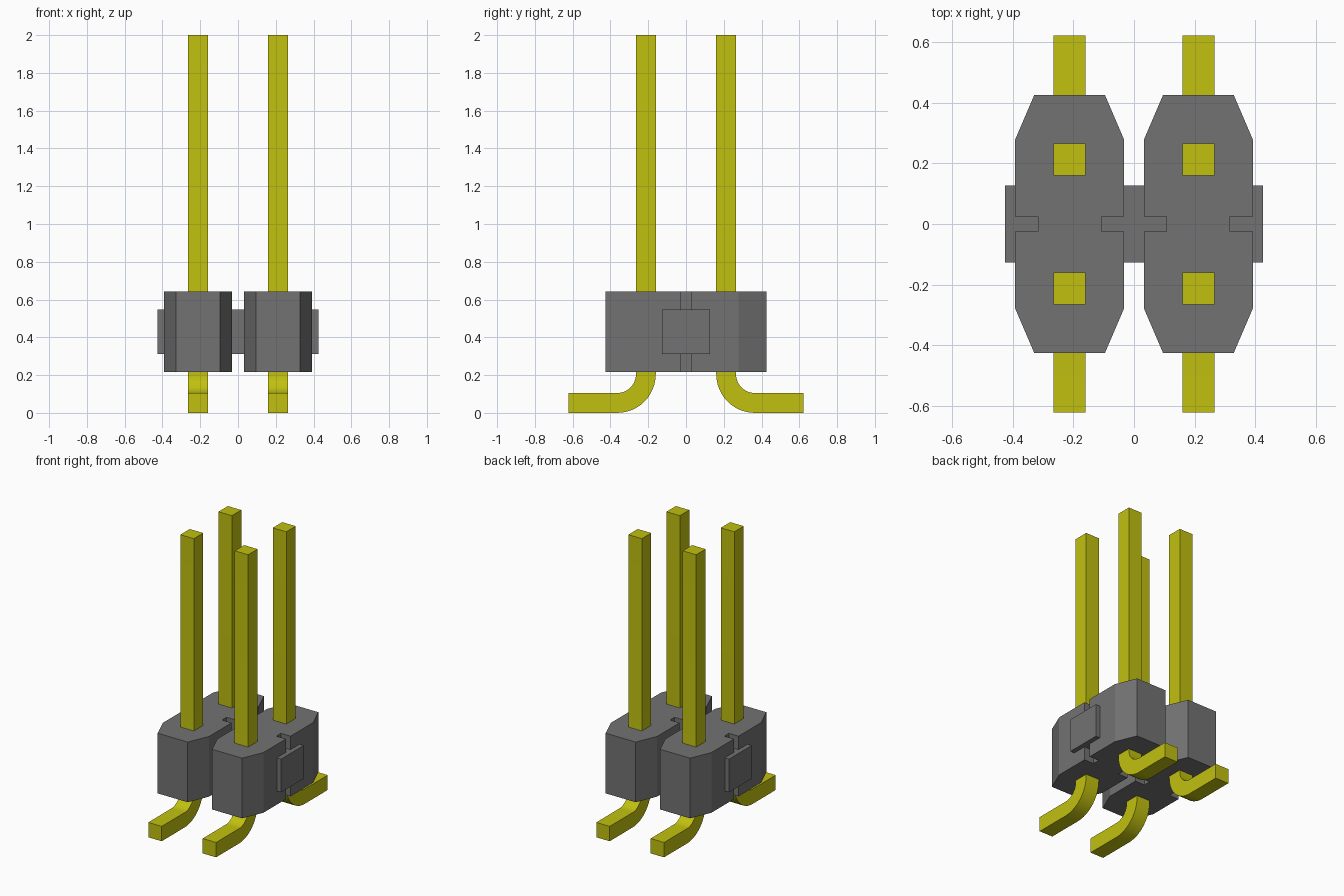
import bpy
import bmesh
import math

cube = bpy.data.objects.get("Cube")
if cube:
    bpy.data.objects.remove(cube, do_unlink=True)


def material(name, color):
    mat = bpy.data.materials.new(name)
    mat.use_nodes = True
    mat.diffuse_color = color
    mat.node_tree.nodes["Principled BSDF"].inputs["Base Color"].default_value = color
    return mat


gold = material("gold_yellow", (0.53, 0.53, 0.005, 1))
grey = material("body_grey", (0.17, 0.17, 0.17, 1))


def extrude_profile(name, points, offset, mat):
    """Fill a closed 3D outline and extrude it by offset."""
    bm = bmesh.new()
    face = bm.faces.new([bm.verts.new(p) for p in points])
    result = bmesh.ops.extrude_face_region(bm, geom=[face], use_keep_orig=True)
    moved = [v for v in result["geom"] if isinstance(v, bmesh.types.BMVert)]
    bmesh.ops.translate(bm, verts=moved, vec=offset)
    bmesh.ops.recalc_face_normals(bm, faces=bm.faces)
    mesh = bpy.data.meshes.new(name)
    bm.to_mesh(mesh)
    bm.free()
    mesh.materials.append(mat)
    obj = bpy.data.objects.new(name, mesh)
    bpy.context.collection.objects.link(obj)
    return obj


PITCH = 0.2125     # pin and block centre offset
HALF = 0.0525      # half pin thickness
BASE, TOP = 0.217, 0.642


# Chamfered housing block with a slot in each side
quarter = [(0.105, 0.0255), (0.18, 0.0255), (0.18, 0.278), (0.117, 0.425)]
outline = (quarter
           + [(-x, y) for x, y in reversed(quarter)]
           + [(-x, -y) for x, y in quarter]
           + [(x, -y) for x, y in reversed(quarter)])


def housing(side, sx):
    extrude_profile(f"housing_{side}", [(x + sx * PITCH, y, BASE) for x, y in outline],
                    (0, 0, TOP - BASE), grey)


# Square pin bent outward into a soldering foot
def pin(name, sx, sy):
    inner, outer = PITCH + HALF, PITCH - HALF
    r_out, steps = 0.205, 12
    r_in = r_out - 2 * HALF
    cy = outer + r_out
    angles = [math.pi / 2 * i / steps for i in range(steps + 1)]

    def arc(r):
        return [(cy - r * math.cos(a), r_out - r * math.sin(a)) for a in angles]

    profile = ([(inner, 2), (outer, 2)] + arc(r_out)
               + [(0.623, 0), (0.623, 2 * HALF)] + arc(r_in)[::-1])
    obj = extrude_profile(name, [(sx * PITCH - HALF, sy * y, z) for y, z in profile],
                          (2 * HALF, 0, 0), gold)
    bpy.ops.object.select_all(action="DESELECT")
    obj.select_set(True)
    bpy.context.view_layer.objects.active = obj
    bpy.ops.object.shade_smooth_by_angle(angle=math.radians(30))


for side, sx in (("right", -1), ("left", 1)):
    housing(side, sx)
    for end, sy in (("front", -1), ("back", 1)):
        pin(f"pin_{end}_{side}", sx, sy)

# Bar joining the blocks and showing as a tab on each outer side
bar = [(-0.425, -0.127), (0.425, -0.127), (0.425, 0.127), (-0.425, 0.127)]
extrude_profile("joining_bar", [(x, y, 0.312) for x, y in bar], (0, 0, 0.235), grey)
